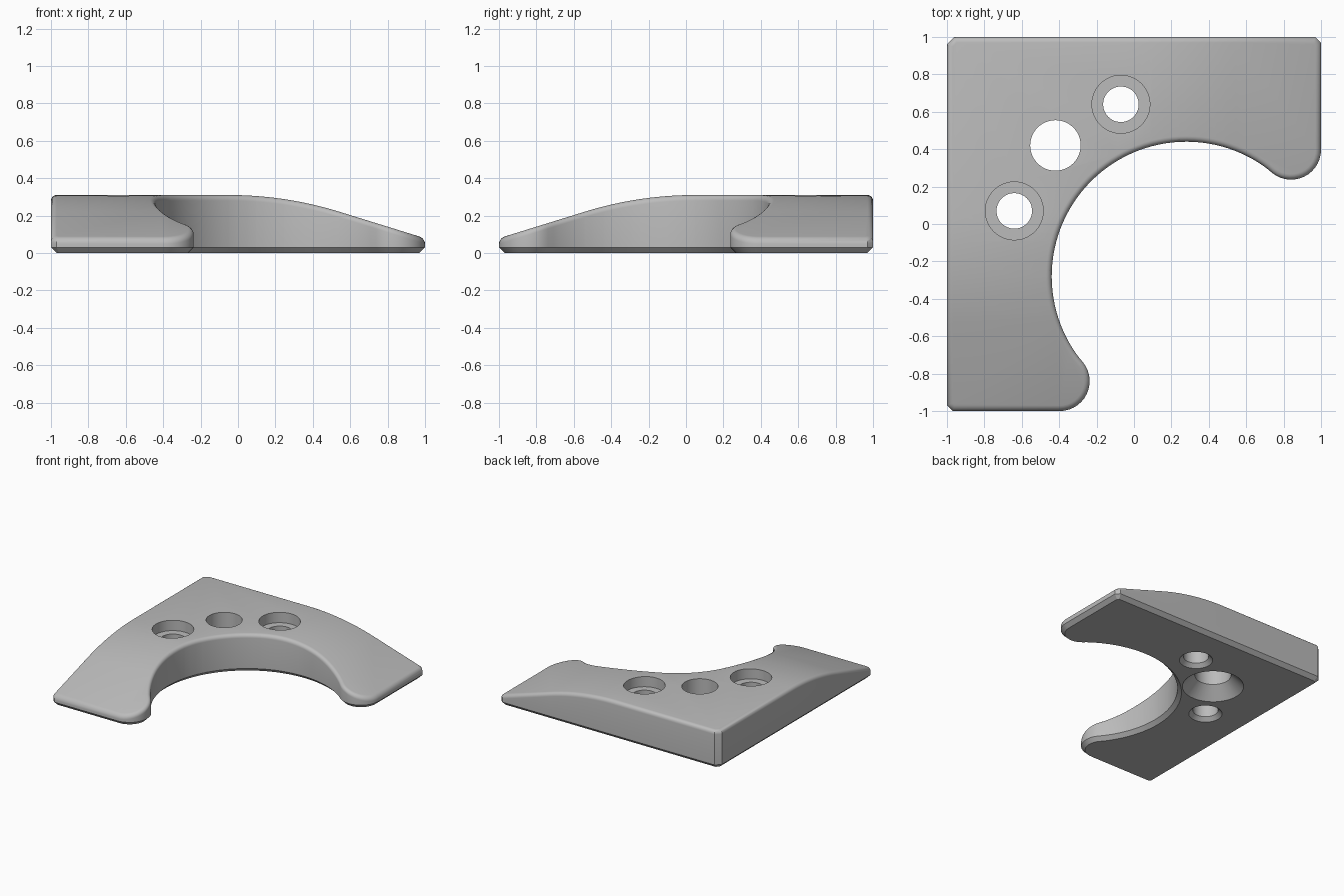
import bpy, bmesh, math
from mathutils import Vector

if "Cube" in bpy.data.objects:
    bpy.data.objects.remove(bpy.data.objects["Cube"], do_unlink=True)

TOP, EDGE = 0.31, 0.03            # full height, edge rounding
BEND, RADIUS, SLOPE = -0.05, 2.0, 0.3   # start, radius and end angle of the falling top

grey = bpy.data.materials.new("plain_grey")
grey.use_nodes = True
grey.diffuse_color = (0.5, 0.5, 0.5, 1)
grey.node_tree.nodes["Principled BSDF"].inputs["Base Color"].default_value = (0.5, 0.5, 0.5, 1)


def arc(cx, cy, r, a0, a1, n):
    angles = [math.radians(a0 + (a1 - a0) * i / n) for i in range(n + 1)]
    return [Vector((cx + r * math.cos(a), cy + r * math.sin(a))) for a in angles]


def inset(points, d):
    """Move a counter-clockwise outline inwards by d."""
    result = []
    for i, p in enumerate(points):
        a = (p - points[i - 1]).normalized()
        b = (points[(i + 1) % len(points)] - p).normalized()
        na, nb = Vector((-a.y, a.x)), Vector((-b.y, b.x))
        result.append(p + (na + nb) * (d / (1 + na.dot(nb))))
    return result


def drop(t):
    """Fall of the top surface: flat, then an arc, then a straight ramp."""
    t -= BEND
    run = RADIUS * math.sin(SLOPE)
    if t <= 0:
        return 0
    if t <= run:
        return RADIUS - math.sqrt(RADIUS ** 2 - t * t)
    return RADIUS * (1 - math.cos(SLOPE)) + (t - run) * math.tan(SLOPE)


def make_object(name, bm):
    bmesh.ops.recalc_face_normals(bm, faces=bm.faces)
    mesh = bpy.data.meshes.new(name)
    bm.to_mesh(mesh)
    bm.free()
    obj = bpy.data.objects.new(name, mesh)
    bpy.context.collection.objects.link(obj)
    mesh.materials.append(grey)
    return obj


def loft(rings):
    """Closed solid through equal-length rings of 3D points."""
    bm = bmesh.new()
    loops = [[bm.verts.new(p) for p in ring] for ring in rings]
    for low, high in zip(loops, loops[1:]):
        for i in range(len(low)):
            bm.faces.new((low[i - 1], low[i], high[i], high[i - 1]))
    bm.faces.new(loops[0][::-1])
    bm.faces.new(loops[-1])
    return bm


# Plan outline: square corner block with a round bite and two rounded tips
outline = [Vector((-1, -0.97)), Vector((-0.97, -1))]
outline += arc(-0.397, -0.84, 0.16, -90, 39.6, 14)
outline += arc(0.28, -0.28, 0.72, 219.6, 50.4, 56)[1:-1]
outline += arc(0.84, 0.397, 0.16, 230.4, 360, 14)
outline += [Vector((1, 0.97)), Vector((0.97, 1)), Vector((-0.96, 1)), Vector((-1, 0.96))]

# Bottom chamfer, wall and rounded top edge
levels = [(EDGE, 0), (0, EDGE)]
for i in range(6):
    a = math.pi / 2 * i / 5
    levels.append((EDGE * (1 - math.cos(a)), TOP - EDGE * (1 - math.sin(a))))
bm = loft([[p.to_3d() + Vector((0, 0, z)) for p in inset(outline, d)] for d, z in levels])

# Cut both arms into strips, then lower the top along the curve
bend_end = BEND + RADIUS * math.sin(SLOPE)
for i in range(13):
    t = BEND + (bend_end - BEND) * i / 12
    for co, no in (((t, 0, 0), (1, 0, 0)), ((0, -t, 0), (0, 1, 0))):
        geom = bm.verts[:] + bm.edges[:] + bm.faces[:]
        bmesh.ops.bisect_plane(bm, geom=geom, dist=1e-5, plane_co=co, plane_no=no)
for v in bm.verts:
    if v.co.z > 0.1:
        v.co.z -= drop(max(v.co.x, -v.co.y))
block = make_object("corner_block", bm)


# Holes: two counterbored screw holes and a wide countersunk middle hole
def cut_hole(x, y, profile):
    rings = [[p.to_3d() + Vector((0, 0, z)) for p in arc(x, y, r, 0, 360, 48)[:-1]]
             for r, z in profile]
    cutter = make_object("hole_cutter", loft(rings))
    cutter.hide_render = True
    mod = block.modifiers.new("hole", 'BOOLEAN')
    mod.operation, mod.solver, mod.object = 'DIFFERENCE', 'EXACT', cutter
    bpy.ops.object.modifier_apply(modifier=mod.name)
    bpy.data.objects.remove(cutter, do_unlink=True)


bpy.ops.object.select_all(action='DESELECT')
block.select_set(True)
bpy.context.view_layer.objects.active = block
screw = [(0.145, -0.02), (0.095, 0.03), (0.095, 0.225), (0.155, 0.225), (0.155, 0.4)]
for x, y in ((-0.07, 0.64), (-0.64, 0.07)):
    cut_hole(x, y, screw)
cut_hole(-0.42, 0.42, [(0.25, -0.02), (0.135, 0.095), (0.135, 0.4)])

bpy.ops.object.shade_smooth_by_angle(angle=math.radians(30))
